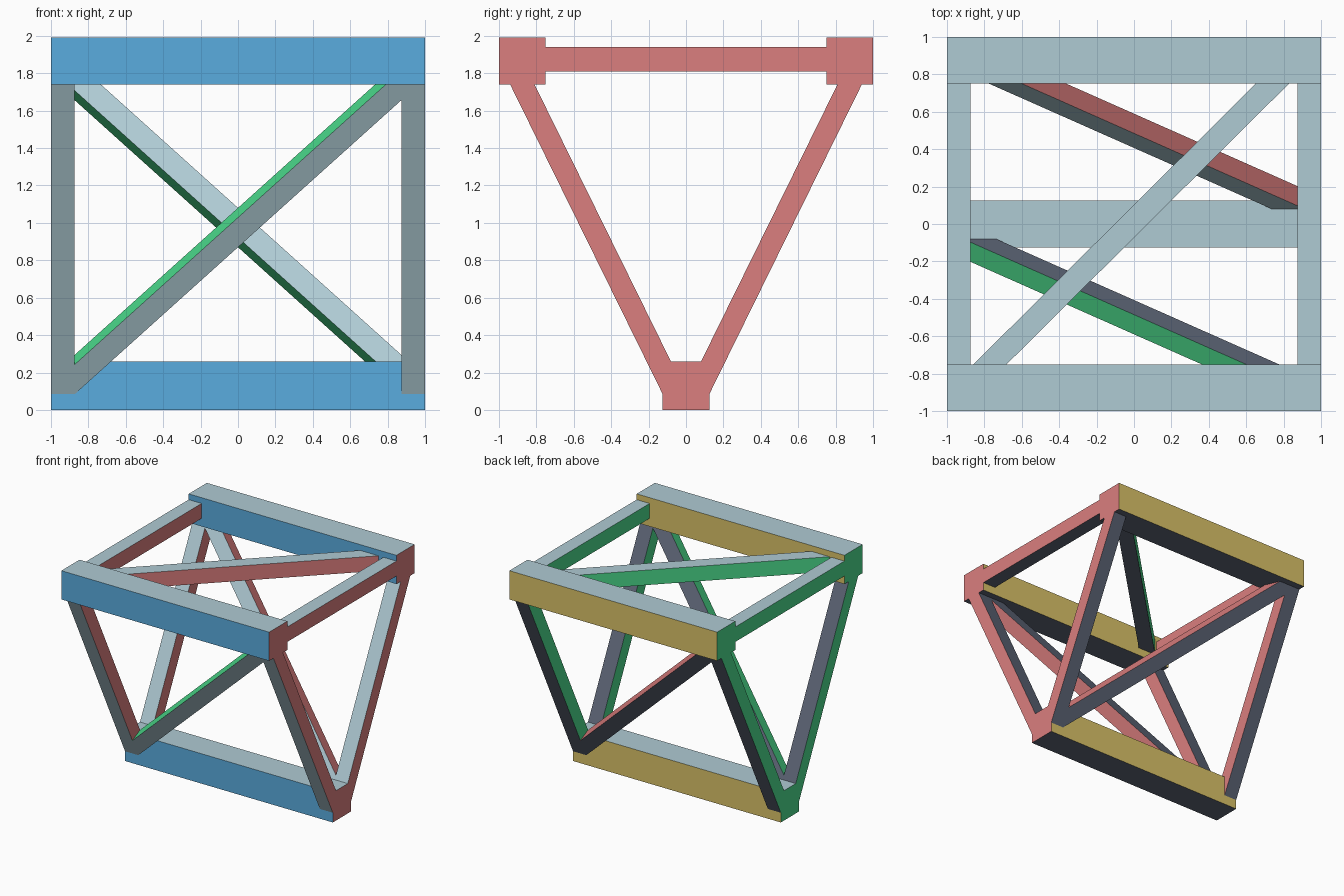
import bpy
import bmesh
from mathutils import Matrix, Vector

cube = bpy.data.objects.get("Cube")
if cube:
    bpy.data.objects.remove(cube, do_unlink=True)


def srgb(r, g, b):
    return tuple((c / 255 / 12.92) if c < 11 else ((c / 255 + 0.055) / 1.055) ** 2.4
                 for c in (r, g, b)) + (1.0,)


def make_material(name, rgb):
    mat = bpy.data.materials.new(name)
    mat.use_nodes = True
    mat.diffuse_color = srgb(*rgb)
    mat.node_tree.nodes["Principled BSDF"].inputs["Base Color"].default_value = srgb(*rgb)
    return mat


NAMES = ("red", "green", "blue", "ochre", "pale_blue", "slate")
COLOURS = ((219, 126, 126), (76, 221, 141), (90, 172, 223),
           (217, 194, 104), (175, 203, 212), (93, 101, 118))
MATERIALS = [make_material(n, c) for n, c in zip(NAMES, COLOURS)]


def colour_index(n):
    """Pick the paint for a face from the way it points."""
    if abs(n.x) > 0.5:
        return NAMES.index("red" if n.x > 0 else "green")
    if abs(n.y) > 0.95:
        return NAMES.index("ochre" if n.y > 0 else "blue")
    if abs(n.y) > 0.5:
        return NAMES.index("slate" if n.y > 0 else "pale_blue")
    return NAMES.index("pale_blue" if n.z > 0 else "slate")


def bar(name, start, end, width, depth, facing):
    """Rectangular bar between two points; depth runs along the facing vector."""
    start, end = Vector(start), Vector(end)
    axis = (end - start).normalized()
    side = Vector(facing).cross(axis).normalized()
    normal = axis.cross(side)
    frame = Matrix((side, normal, axis)).transposed().to_4x4()
    frame.translation = (start + end) / 2
    size = Matrix.Diagonal((width, depth, (end - start).length, 1))
    bm = bmesh.new()
    bmesh.ops.create_cube(bm, size=1, matrix=frame @ size)
    bmesh.ops.recalc_face_normals(bm, faces=bm.faces)
    bm.normal_update()
    for face in bm.faces:
        face.material_index = colour_index(face.normal)
    mesh = bpy.data.meshes.new(name)
    for mat in MATERIALS:
        mesh.materials.append(mat)
    bm.to_mesh(mesh)
    bm.free()
    obj = bpy.data.objects.new(name, mesh)
    bpy.context.collection.objects.link(obj)


UP = (0, 0, 1)
SLOPE = 0.4925
THIN = 0.125
LEG = 0.117


def panel_point(x, z, s):
    """Point on the sloping side panel; s is -1 at the front, 1 at the back."""
    return (x, s * (0.875 - SLOPE * (1.74 - z)), z)


# Main beams
bar("bottom_beam", (-1, 0, 0.13), (1, 0, 0.13), 0.25, 0.26, UP)
for s, where in ((-1, "front"), (1, "back")):
    bar(where + "_top_beam", (-1, s * 0.875, 1.865), (1, s * 0.875, 1.865), 0.25, 0.25, UP)

    # Sloping legs and the diagonal brace between them
    outward = (0, s, -SLOPE)
    for x, hand in ((-0.9375, "right"), (0.9375, "left")):
        bar(f"{where}_{hand}_leg", panel_point(x, 0.07, s), panel_point(x, 1.8, s),
            THIN, LEG, outward)
    bar(where + "_brace", panel_point(s * 0.95, 0.12, s), panel_point(-s * 0.95, 1.83, s),
        THIN, LEG, outward)

# Top cross bars and diagonal
for x, hand in ((-0.9375, "right"), (0.9375, "left")):
    bar(hand + "_top_crossbar", (x, -0.76, 1.875), (x, 0.76, 1.875), THIN, 0.13, UP)
bar("top_brace", (-0.87, -0.85, 1.875), (0.84, 0.85, 1.875), THIN, 0.13, UP)
